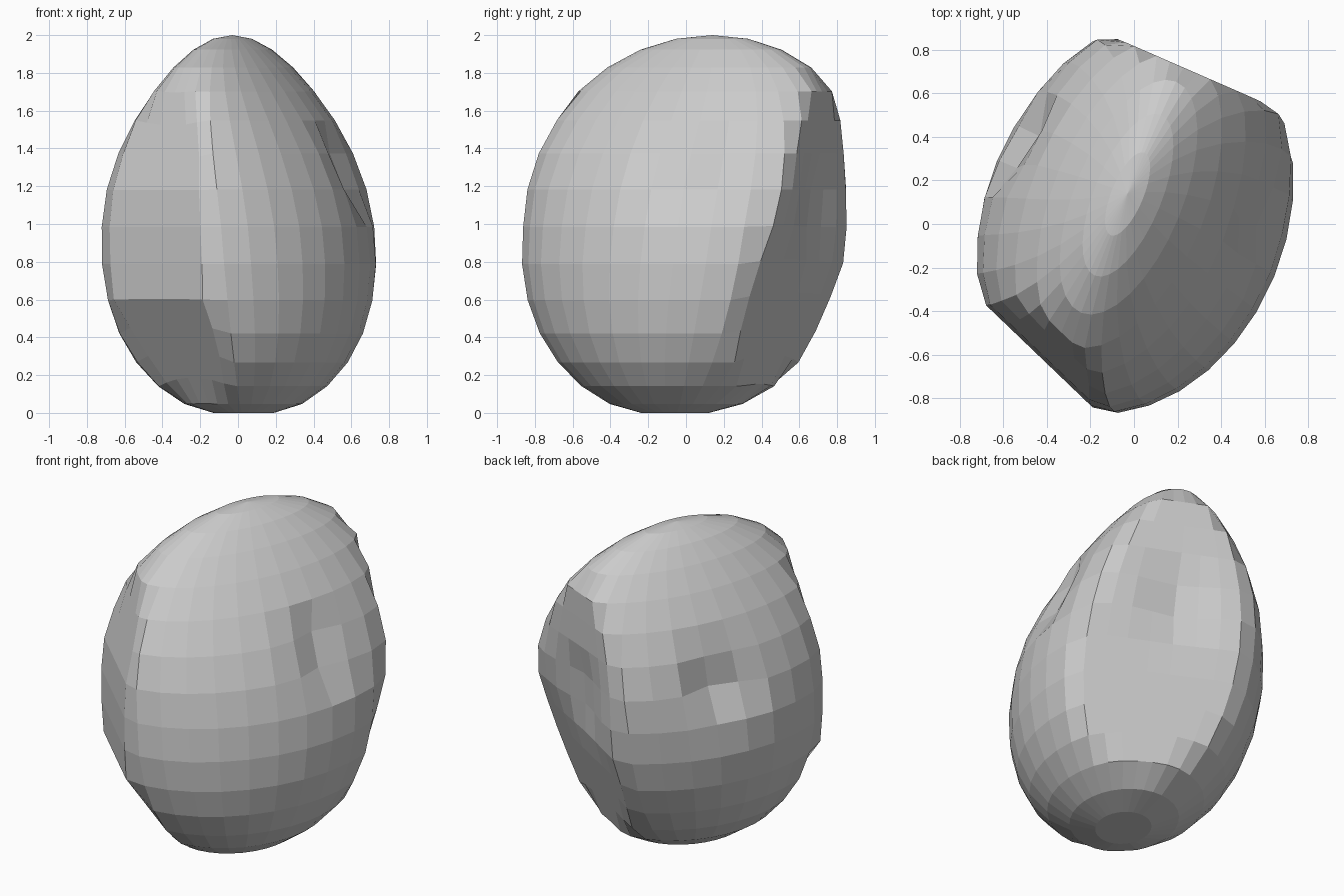
import bpy, bmesh, math
from mathutils import Vector

cube = bpy.data.objects.get("Cube")
if cube:
    bpy.data.objects.remove(cube, do_unlink=True)

# Stone material
stone = bpy.data.materials.new("stone_grey")
stone.use_nodes = True
GREY = (0.6, 0.6, 0.6, 1)
stone.diffuse_color = GREY
stone.node_tree.nodes["Principled BSDF"].inputs["Base Color"].default_value = GREY

LONG = Vector((0.38, 0.925, 0)).normalized()   # long horizontal axis
WIDE = Vector((LONG.y, -LONG.x, 0))            # short horizontal axis

# Chipped flats: outward normal and distance from the centre
FLATS = [
    ((0.4, 0.917, 0), 0.75),         # back
    ((0.5, 0.86, -0.34), 0.71),      # lower back
    ((-0.69, -0.72, 0), 0.74),       # front corner
    ((-0.69, -0.72, 0.26), 0.747),   # upper front corner
    ((-0.69, -0.72, -0.66), 0.83),   # lower front corner
    ((0, 0, -1), 1.0),               # base
]
# Dents: place, radius, depth
DENTS = [((0.53, 0.04, 0.24), 0.17, 0.15),
         ((-0.48, 0.38, 0.19), 0.17, 0.14),
         ((0.25, 0.7, 0.06), 0.18, 0.08)]


def shape(s):
    """Turn a unit sphere point into a leaning, egg-shaped boulder point."""
    top = max(s.z, 0)
    p = LONG * s.y * 0.94 * (1 + 0.12 * top)
    p += WIDE * s.x * 0.68 * (1 - 0.18 * s.z - 0.28 * top * top)
    p += Vector((-0.03 * s.z, 0.04 + 0.1 * s.z, 1.015 * s.z - 0.015))
    for normal, dist in FLATS:
        n = Vector(normal).normalized()
        p -= n * max(n.dot(p) - dist, 0)
    push = Vector()
    for place, radius, depth in DENTS:
        c = Vector(place)
        inward = -Vector((c.x, c.y, 0)).normalized()
        push += inward * depth * math.exp(-((p - c).length / radius) ** 2)
    return p + push + Vector((0, 0, 1))


# Boulder body, standing on the ground
bm = bmesh.new()
bmesh.ops.create_uvsphere(bm, u_segments=32, v_segments=16, radius=1)
for v in bm.verts:
    v.co = shape(v.co.copy())
bmesh.ops.recalc_face_normals(bm, faces=bm.faces)
mesh = bpy.data.meshes.new("boulder")
bm.to_mesh(mesh)
bm.free()
mesh.materials.append(stone)
bpy.context.collection.objects.link(bpy.data.objects.new("boulder", mesh))
